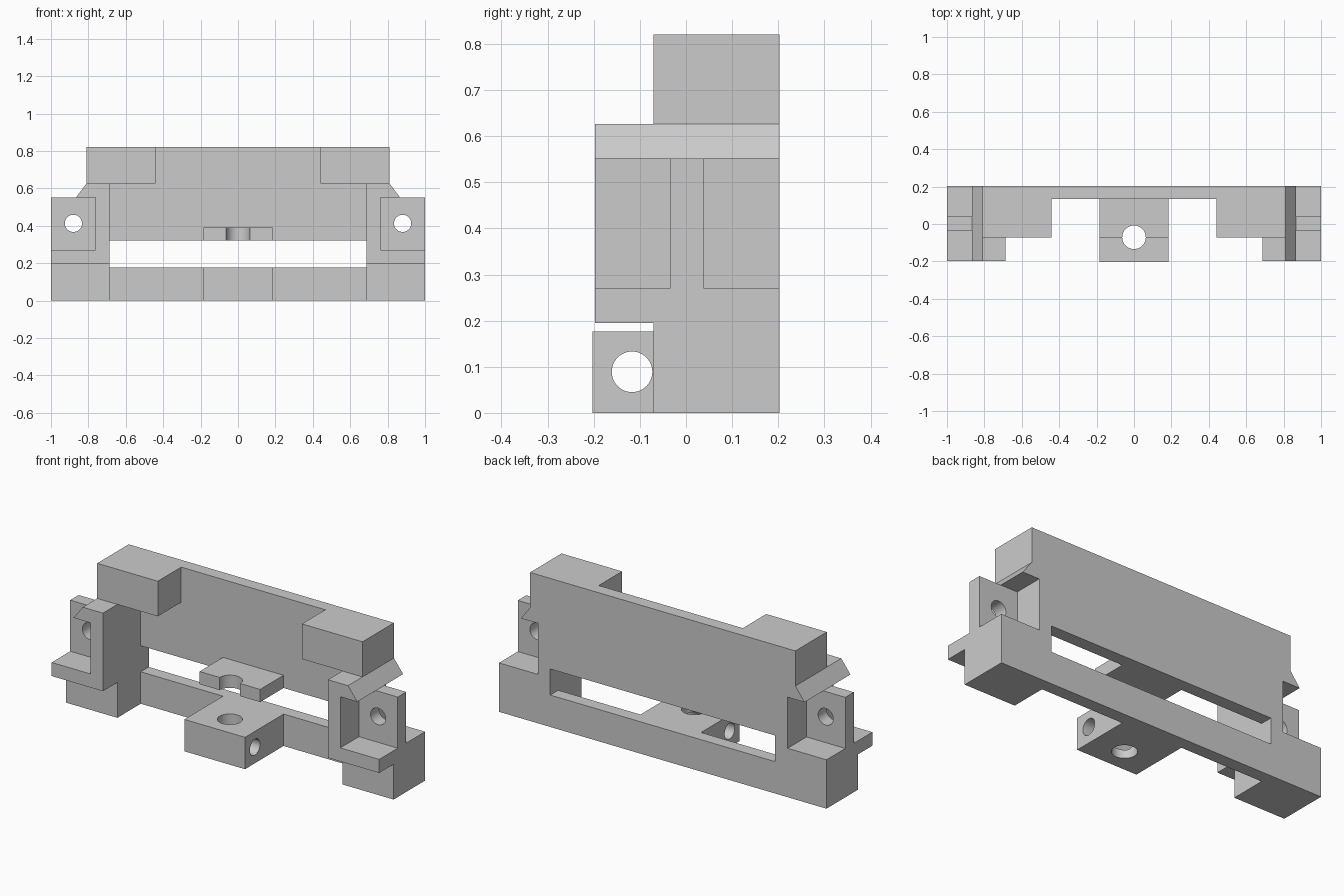
import bpy
import math
from mathutils import Vector

cube = bpy.data.objects.get("Cube")
if cube:
    bpy.data.objects.remove(cube, do_unlink=True)

grey = bpy.data.materials.new("plain_grey")
grey.use_nodes = True
COLOUR = (0.6, 0.6, 0.6, 1)
grey.diffuse_color = COLOUR
grey.node_tree.nodes["Principled BSDF"].inputs["Base Color"].default_value = COLOUR


def prism(name, outline, y0, y1):
    """Extrude an (x, z) outline from y0 to y1."""
    n = len(outline)
    verts = [(x, y, z) for y in (y0, y1) for x, z in outline]
    faces = [tuple(range(n)), tuple(reversed(range(n, 2 * n)))]
    faces += [(i, i + n, (i + 1) % n + n, (i + 1) % n) for i in range(n)]
    area = sum(a[0] * b[1] - b[0] * a[1]
               for a, b in zip(outline, outline[1:] + outline[:1]))
    if area < 0:
        faces = [tuple(reversed(f)) for f in faces]
    mesh = bpy.data.meshes.new(name)
    mesh.from_pydata(verts, [], faces)
    mesh.materials.append(grey)
    obj = bpy.data.objects.new(name, mesh)
    bpy.context.collection.objects.link(obj)
    return obj


def box(name, x0, x1, y0, y1, z0, z1):
    return prism(name, [(x0, z0), (x1, z0), (x1, z1), (x0, z1)], y0, y1)


def drill(obj, centre, radius, axis):
    """Cut a round through-hole along an axis."""
    bpy.ops.mesh.primitive_cylinder_add(vertices=48, radius=radius, depth=1, location=centre)
    cutter = bpy.context.object
    cutter.rotation_euler = Vector(axis).to_track_quat('Z', 'Y').to_euler()
    cutter.hide_render = True
    cutter.data.materials.append(grey)
    mod = obj.modifiers.new("hole", 'BOOLEAN')
    mod.operation = 'DIFFERENCE'
    mod.solver = 'EXACT'
    mod.object = cutter
    bpy.ops.object.select_all(action='DESELECT')
    bpy.context.view_layer.objects.active = obj
    obj.select_set(True)
    bpy.ops.object.modifier_apply(modifier=mod.name)
    bpy.data.objects.remove(cutter, do_unlink=True)
    bpy.ops.object.shade_smooth_by_angle(angle=math.radians(30))


FRONT, STEP, INNER, BACK = -0.197, -0.071, 0.133, 0.203
LEG, WALL, TOP_END = 0.687, 0.763, 0.81     # half widths of the main steps
BAR, SHELF0, SHELF1 = 0.176, 0.195, 0.27    # heights
SLOT, ROOF0, ROOF1, TOP = 0.32, 0.552, 0.626, 0.82

# Back panel and the bar below the slot
box("back_panel", -LEG, LEG, INNER, BACK, SLOT, ROOF1)
box("back_panel_top", -0.44, 0.44, INNER, BACK, ROOF1, TOP)
box("lower_bar", -LEG, LEG, INNER, BACK, 0, BAR)

# Matching parts at both ends
for side, s in (("left", 1), ("right", -1)):
    box(f"{side}_top_block", s * 0.44, s * TOP_END, STEP, BACK, ROOF1, TOP)
    box(f"{side}_foot", s * LEG, s, STEP, BACK, 0, SHELF0)
    box(f"{side}_shelf", s * LEG, s, FRONT, BACK, SHELF0, SHELF1)
    wall = [(LEG, SHELF1), (WALL, SHELF1), (WALL, ROOF0),
            (0.866, ROOF0), (TOP_END, ROOF1), (LEG, ROOF1)]
    prism(f"{side}_wall_with_eave", [(s * x, z) for x, z in wall], FRONT, BACK)
    ear = box(f"{side}_mounting_ear", s * WALL, s, -0.035, 0.039, SHELF1, ROOF0)
    drill(ear, (s * 0.88, 0, 0.413), 0.046, (0, 1, 0))

# Centre block with crossing holes, and the notched tab above it
block = box("centre_block", -0.185, 0.185, -0.203, INNER, 0, BAR)
drill(block, (0, STEP, 0.1), 0.063, (0, 0, 1))
drill(block, (0, -0.117, 0.089), 0.044, (1, 0, 0))
tab = box("notched_tab", -0.185, 0.185, STEP, INNER, SLOT, 0.39)
drill(tab, (0, STEP, 0.35), 0.063, (0, 0, 1))
